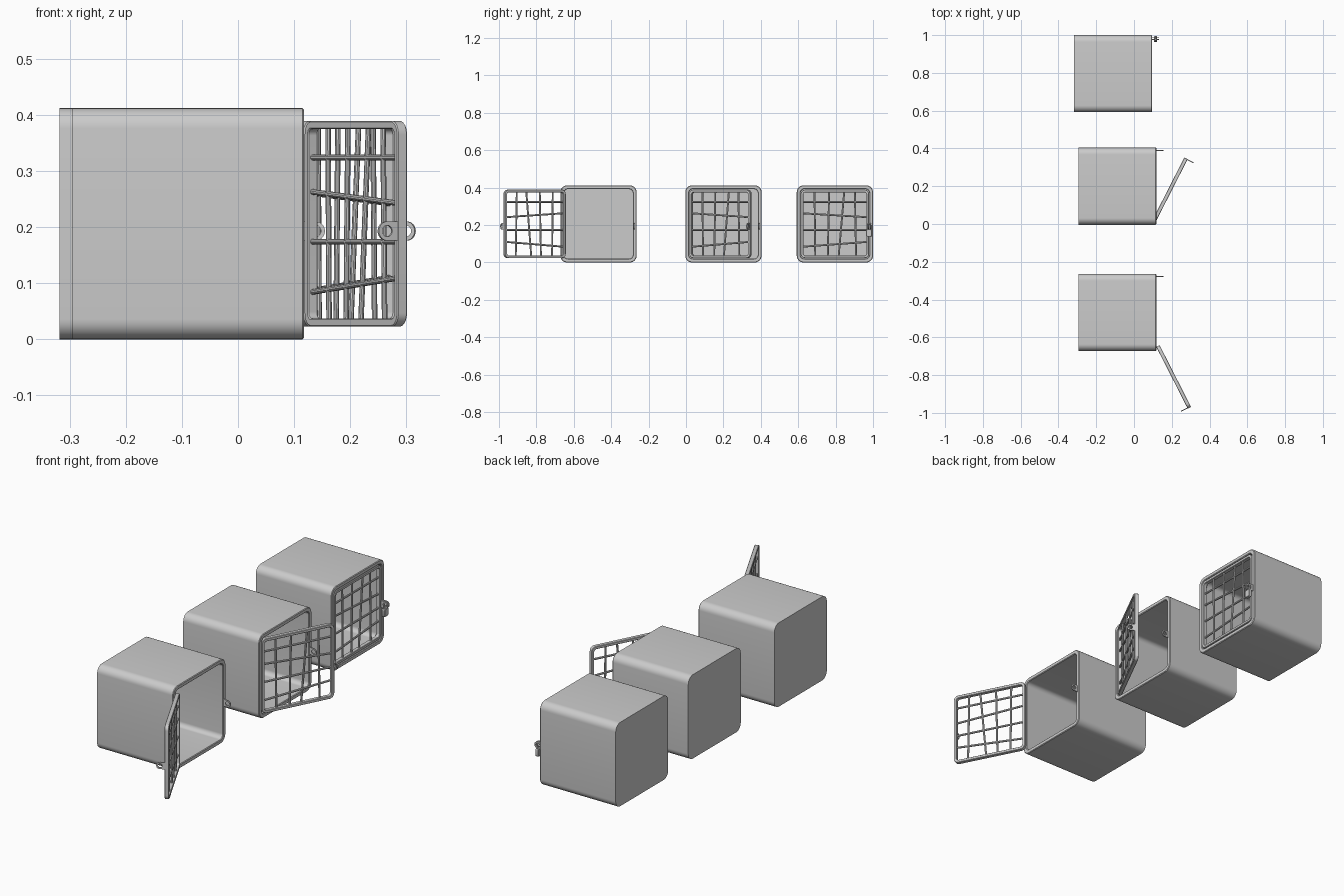
import bpy, bmesh
from math import sin, cos, pi, radians
from mathutils import Vector, Matrix

if "Cube" in bpy.data.objects:
    bpy.data.objects.remove(bpy.data.objects["Cube"])

S, H = 0.408, 0.412      # locker width, height
D = 0.413                # locker depth
W = 0.02                 # wall thickness
DW, DH = S - 2*W - 0.002, H - 2*W - 0.006   # door size


def finish(bm, name, mat=Matrix()):
    bmesh.ops.recalc_face_normals(bm, faces=bm.faces)
    me = bpy.data.meshes.new(name)
    bm.to_mesh(me)
    bm.free()
    ob = bpy.data.objects.new(name, me)
    bpy.context.collection.objects.link(ob)
    ob.matrix_world = mat
    bpy.ops.object.select_all(action='DESELECT')
    ob.select_set(True)
    bpy.context.view_layer.objects.active = ob
    bpy.ops.object.shade_smooth_by_angle(angle=radians(35))
    return ob


def rounded(x, y0, y1, z0, z1, r, n=8):
    """Rounded rectangle in the YZ plane at x."""
    pts = []
    for cy, cz, a in ((y1-r, z1-r, 0), (y0+r, z1-r, 90), (y0+r, z0+r, 180), (y1-r, z0+r, 270)):
        for i in range(n + 1):
            t = radians(a + 90*i/n)
            pts.append((x, cy + r*cos(t), cz + r*sin(t)))
    return pts


def loft(bm, rings, loop=False, caps=False):
    vs = [[bm.verts.new(p) for p in r] for r in rings]
    pairs = list(zip(vs, vs[1:])) + ([(vs[-1], vs[0])] if loop else [])
    for a, b in pairs:
        for i in range(len(a)):
            j = (i + 1) % len(a)
            bm.faces.new((a[i], a[j], b[j], b[i]))
    if caps:
        bm.faces.new(vs[0])
        bm.faces.new(vs[-1])


def rod(bm, p, q, r, n=10):
    p, q = Vector(p), Vector(q)
    d = q - p
    m = Matrix.Translation((p + q)/2) @ d.to_track_quat('Z', 'Y').to_matrix().to_4x4()
    bmesh.ops.create_cone(bm, cap_ends=True, segments=n, radius1=r, radius2=r,
                          depth=d.length, matrix=m)


def locker(mat):
    bm = bmesh.new()
    c = 0.003
    loft(bm, [rounded(-D, 0, S, 0, H, 0.036),
              rounded(-c, 0, S, 0, H, 0.036),
              rounded(0, c, S-c, c, H-c, 0.034),
              rounded(0, W-c, S-W+c, W-c, H-W+c, 0.024),
              rounded(-c, W, S-W, W, H-W, 0.022),
              rounded(-D+W, W, S-W, W, H-W, 0.022)], caps=True)
    finish(bm, "locker_body", mat)


def hasp(name, mat, back):
    """Flat plate with a ring end, lying in the XZ plane and pointing to +x."""
    cx, ro, ri, t, n = 0.02, 0.017, 0.010, 0.005, 24
    outer = []
    for i in range(n):
        a = 2*pi*i/n
        x, z = ro*cos(a), ro*sin(a)
        if x < -1e-6:        # square root end on the frame side
            k = ro/max(abs(x), abs(z))
            x, z = x*k*(cx + back)/ro, z*k
        outer.append((cx + x, z))
    inner = [(cx + ri*cos(2*pi*i/n), ri*sin(2*pi*i/n)) for i in range(n)]
    bm = bmesh.new()
    loft(bm, [[(x, y, z) for x, z in prof] for prof, y in
              ((outer, -t/2), (outer, t/2), (inner, t/2), (inner, -t/2))], loop=True)
    finish(bm, name, mat)


def door(mat):
    # rounded frame, hinged at the local origin
    f, t, c = 0.014, 0.02, 0.002
    bm = bmesh.new()

    def ring(x, o, r):
        return rounded(x, o, DW-o, o, DH-o, r)
    loft(bm, [ring(-t, c, 0.022), ring(-t+c, 0, 0.024), ring(-c, 0, 0.024), ring(0, c, 0.022),
              ring(0, f-c, 0.014), ring(-c, f, 0.012), ring(-t+c, f, 0.012),
              ring(-t, f-c, 0.014)], loop=True)
    finish(bm, "door_frame", mat)
    # slightly crooked bars: start and end offsets
    bm = bmesh.new()
    e = 0.009
    for za, zb in ((0.061, 0.087), (0.151, 0.151), (0.240, 0.219), (0.301, 0.301)):
        rod(bm, (-t/2, e, za), (-t/2, DW-e, zb), 0.005)
    for ya, yb in ((0.078, 0.074), (0.145, 0.152), (0.203, 0.233), (0.296, 0.290)):
        rod(bm, (-t/2, ya, e), (-t/2, yb, DH-e), 0.005)
    finish(bm, "door_bars", mat)
    hasp("door_hasp", mat @ Matrix.Translation((0, DW-0.003, 0.193-W-0.003)), 0.015)


def padlock(mat):
    bm = bmesh.new()
    loft(bm, [rounded(x, -0.016+o, 0.016-o, -0.055+o, -0.016-o, 0.006, 4)
              for x, o in ((-0.008, 0.002), (-0.006, 0), (0.006, 0), (0.008, 0.002))], caps=True)
    finish(bm, "padlock_body", mat)
    # shackle: swept round arch through both hasps
    path = [(-0.01, -0.02)] + [(0.01*cos(pi - pi*i/12), 0.002 + 0.01*sin(pi - pi*i/12))
                               for i in range(13)] + [(0.01, -0.02)]
    bm = bmesh.new()
    rings = []
    for k, (y, z) in enumerate(path):
        a = pi - pi*min(max(k-1, 0), 12)/12
        rings.append([(0.0035*sin(2*pi*j/10),
                       y + 0.0035*cos(2*pi*j/10)*cos(a),
                       z + 0.0035*cos(2*pi*j/10)*sin(a)) for j in range(10)])
    loft(bm, rings, caps=True)
    finish(bm, "padlock_shackle", mat)


# three lockers: front x, near y, door swing
for fx, y0, swing in ((0.118, -0.672, -153), (0.118, -0.004, -27), (0.095, 0.592, 0)):
    base = Matrix.Translation((fx, y0, 0))
    locker(base)
    hasp("locker_hasp", base @ Matrix.Translation((0, S-0.014, 0.193)), 0.0)
    door(base @ Matrix.Translation((0, W+0.001, W+0.003)) @ Matrix.Rotation(radians(swing), 4, 'Z'))
    if swing == 0:
        padlock(base @ Matrix.Translation((0.02, S-0.0215, 0.193)))
